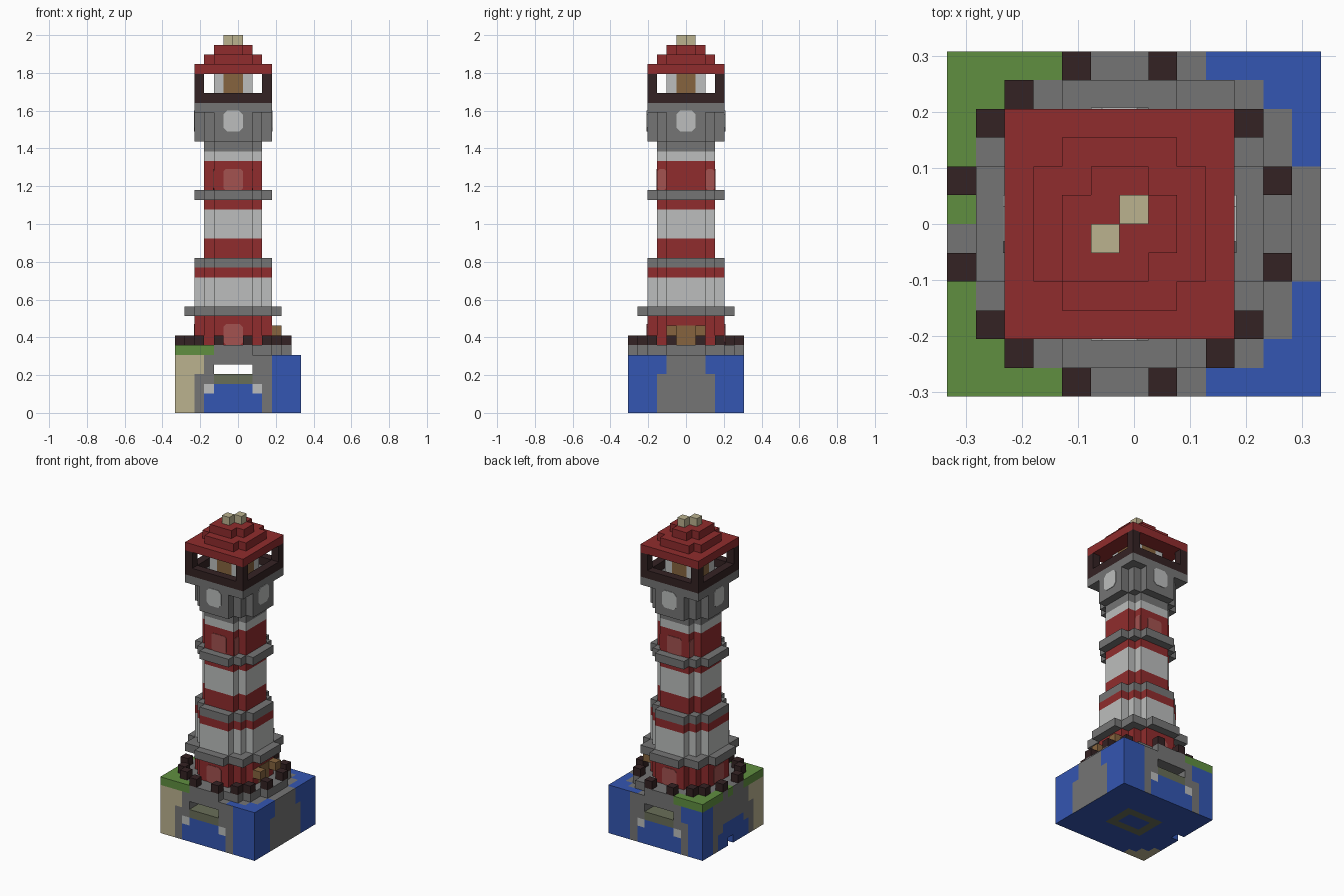
import bpy, bmesh
from math import hypot, radians, pi
from mathutils import Matrix, Vector

cube = bpy.data.objects.get("Cube")
if cube:
    bpy.data.objects.remove(cube, do_unlink=True)

U = 2 / 39                              # size of one block
ORIGIN = Vector((-6.5 * U, -6 * U, 0))  # corner of the block grid
AXIS = Vector((-0.5 * U, 0, 0))         # centre line of the tower


def srgb(hex_text):
    vals = [int(hex_text[n:n + 2], 16) / 255 for n in (0, 2, 4)]
    return [((v + 0.055) / 1.055) ** 2.4 if v > 0.04 else v / 12.92 for v in vals] + [1]


MATS = {}
for mat_name, code in {
    "red": "902c2d", "grey": "757575", "light": "bcbebd", "dark": "342223",
    "blue": "3456b2", "grass": "608f40", "sand": "bbb28f", "brown": "86643e",
    "pink": "a35250", "moss": "696e58",
}.items():
    m = bpy.data.materials.new(mat_name)
    m.use_nodes = True
    m.diffuse_color = srgb(code)
    m.node_tree.nodes["Principled BSDF"].inputs["Base Color"].default_value = srgb(code)
    MATS[mat_name] = m
NAMES = list(MATS)


def finish(name, bm, colours):
    mesh = bpy.data.meshes.new(name)
    bm.to_mesh(mesh)
    bm.free()
    for c in colours:
        mesh.materials.append(MATS[c])
    obj = bpy.data.objects.new(name, mesh)
    bpy.context.collection.objects.link(obj)
    return obj


def blocks(name, cells, paint, drop=0.0):
    """Skin a set of grid cells; paint is a colour or a rule (cell, normal) -> colour."""
    bm = bmesh.new()
    used = []
    for cell in sorted(cells):
        for axis in range(3):
            for side in (-1, 1):
                n = [0, 0, 0]
                n[axis] = side
                if tuple(c + d for c, d in zip(cell, n)) in cells:
                    continue
                n = Vector(n)
                a = Vector([float(q == (axis + 1) % 3) for q in range(3)])
                b = n.cross(a)
                mid = Vector(cell) + Vector((0.5, 0.5, 0.5)) + n / 2
                ring = [mid + (a * s + b * t) / 2 for s, t in ((-1, -1), (1, -1), (1, 1), (-1, 1))]
                face = bm.faces.new([bm.verts.new(ORIGIN + p * U - Vector((0, 0, drop))) for p in ring])
                colour = paint if isinstance(paint, str) else paint(cell, tuple(map(int, n)))
                if colour not in used:
                    used.append(colour)
                face.material_index = used.index(colour)
    bmesh.ops.remove_doubles(bm, verts=bm.verts, dist=U / 100)
    bmesh.ops.dissolve_limit(bm, angle_limit=radians(1), verts=bm.verts, edges=bm.edges,
                             delimit={'MATERIAL'})
    return finish(name, bm, used)


def box(i0, i1, j0, j1, k0, k1):
    return {(i, j, k) for i in range(i0, i1) for j in range(j0, j1) for k in range(k0, k1)}


def disc(d, k0, k1):
    """Round block layer of diameter d about the tower axis."""
    return {c for c in box(0, 13, 0, 12, k0, k1) if hypot(c[0] - 5.5, c[1] - 5.5) < d / 2}


def square(w, k0, k1):
    h = w // 2
    return box(6 - h, 6 + h, 6 - h, 6 + h, k0, k1)


def plate(name, colour, turn, dist, across, z0, z1, width, cut):
    """Thin panel with clipped corners, on the front turned round the tower axis."""
    w, h = width / 2, (z1 - z0) / 2
    pts = [(w - cut, -h), (w, cut - h), (w, h - cut), (w - cut, h),
           (cut - w, h), (-w, h - cut), (-w, cut - h), (cut - w, -h)]
    bm = bmesh.new()
    face = bm.faces.new([bm.verts.new((x, 0, z)) for x, z in pts])
    ext = bmesh.ops.extrude_face_region(bm, geom=[face])["geom"]
    bmesh.ops.translate(bm, vec=(0, -0.004, 0), verts=[v for v in ext if isinstance(v, bmesh.types.BMVert)])
    bmesh.ops.recalc_face_normals(bm, faces=bm.faces)
    bm.transform(Matrix.Translation(AXIS) @ Matrix.Rotation(turn * pi / 2, 4, 'Z')
                 @ Matrix.Translation((across, 0.001 - dist, (z0 + z1) / 2)))
    return finish(name, bm, [colour])


# Base: block of sea, rock and sand with a tunnel from front to back
def arch(u, k, edge):
    if u >= 10:
        return "blue"
    if u < 2 or (u == 2 and k >= 4):
        return edge
    if k >= 4 or u in (2, 9):
        return "grey"
    if k == 3:
        return "moss" if 4 <= u < 8 else "grey"
    return "light" if k == 2 and u in (3, 8) else "blue"


def base_paint(cell, n):
    i, j, k = cell
    if n == (0, -1, 0) and j == 0:
        return arch(i, k, "sand")
    if n == (0, 1, 0) and j == 11:
        return arch(i, k, "blue")
    if n == (1, 0, 0) and i == 12:
        return "grey" if 4 <= j < 8 or (k < 4 and 3 <= j < 9) else "blue"
    if n == (-1, 0, 0) and i == 0:
        c = arch(j, k, "sand")
        return "grey" if c in ("moss", "light") else c
    if n == (0, 0, 1) and k == 5:
        return "grey" if hypot(i - 5.5, 1.1 * (j - 5.5)) < 6.8 else "blue"
    if n == (0, 0, -1) and k == 0:
        if i + j < 3:
            return "sand"
        ring = 4 <= i < 9 and 4 <= j < 8 and (i in (4, 8) or j in (4, 7))
        return "moss" if ring else "blue"
    if k == 0:
        return "blue"
    return "moss" if n[2] > 0 else "grey"


tunnel = box(4, 8, 0, 12, 4, 5)
blocks("island_base", box(0, 13, 0, 12, 0, 6) - tunnel - {(0, 6, 0)}, base_paint)
platform = disc(12, 6, 7)
blocks("stone_platform", platform - {(0, 6, 6)}, "grey")
blocks("grass_corners", (box(0, 4, 0, 12, 6, 7) - platform) | {(0, 6, 6)}, "grass")

# Railing posts around the platform
posts = set()
for a, b in ((1, 5), (3, 4), (4, 3), (5, 1)):
    posts |= {(i, j, 7) for i in (6 + a, 5 - a) for j in (6 + b, 5 - b)}
blocks("railing_posts", posts - {(9, 10, 7)}, "dark")

# Tower: name, diameter, bottom layer, top layer, colour
TOWER = [
    ("lower_red_wall", 8, 7, 10, "red"), ("lower_ledge", 10, 10, 11, "grey"),
    ("lower_white_wall", 8, 11, 14, "light"), ("lower_red_stripe", 8, 14, 15, "red"),
    ("middle_ledge", 8, 15, 16, "grey"), ("middle_red_wall", 6, 16, 18, "red"),
    ("middle_white_wall", 6, 18, 21, "light"), ("middle_red_stripe", 6, 21, 22, "red"),
    ("upper_ledge", 8, 22, 23, "grey"), ("upper_red_wall", 6, 23, 26, "red"),
    ("upper_white_stripe", 6, 26, 27, "light"), ("gallery_neck", 6, 27, 28, "grey"),
    ("gallery_wall", 8, 28, 31, "grey"),
]
for name, d, k0, k1, colour in TOWER:
    blocks(name, disc(d, k0, k1), colour)

# Windows and doors
SIDES = ("front", "left", "back", "right")
for turn, side in enumerate(SIDES):
    # a quarter turn carries the front towards +x
    plate("gallery_window_" + side, "light", turn, 4 * U, 0, 1.49, 1.6, 2 * U, 0.02)
    if side == "left":
        plate("door", "brown", turn, 4 * U, 0, 7 * U, 9 * U, 2 * U, 0.001)
    else:
        plate("lower_window_" + side, "pink", turn, 4 * U, 0, 7 * U, 0.47, 2 * U, 0.015)
    if side in ("front", "back"):
        plate("upper_window_" + side, "pink", turn, 3 * U, 0, 23 * U, 1.29, 2 * U, 0.01)
    else:
        for s in (-1, 1):
            plate("upper_slit_" + side, "pink", turn, 2 * U, s * 2.5 * U, 23 * U, 1.29, 0.9 * U, 0.01)

# Brackets beside the door
blocks("door_brackets", {(10, 4, 8), (10, 7, 8)}, "brown")

# Lantern room
blocks("lantern_floor", square(8, 31, 32), "grey")
blocks("lantern_frame", square(8, 32, 33) - square(6, 32, 33)
       | {(i, j, k) for i in (2, 9) for j in (2, 9) for k in (33, 34)}, "dark")
lamp = square(4, 32, 35)
blocks("lamp", lamp, lambda c, n: "light" if c[0] in (4, 7) and c[1] in (4, 7) else "brown")

# Roof and finial
blocks("roof_eaves", square(8, 35, 36), "red")
blocks("roof_middle", disc(6, 36, 37), "red")
blocks("roof_top", disc(4, 37, 38) | {(4, 4, 37)}, "red")
blocks("finial", {(5, 5, 38), (6, 6, 38)}, "sand")
